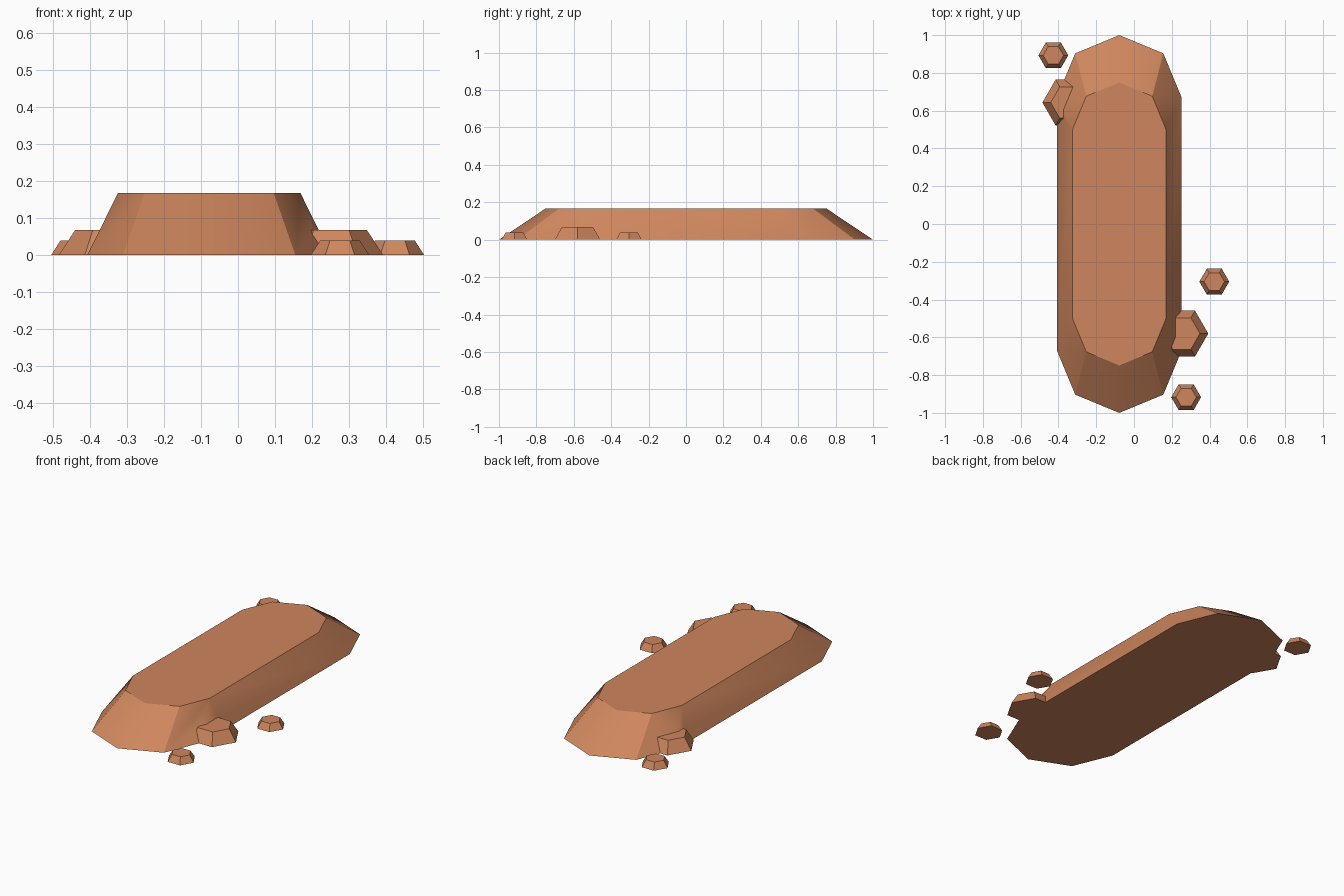
import bpy, bmesh, math

if "Cube" in bpy.data.objects:
    bpy.data.objects.remove(bpy.data.objects["Cube"])


def loft(name, lower, upper, height):
    """Flat-topped solid between two outlines with equal point counts."""
    bm = bmesh.new()
    lo = [bm.verts.new((x, y, 0)) for x, y in lower]
    hi = [bm.verts.new((x, y, height)) for x, y in upper]
    n = len(lo)
    bm.faces.new(lo[::-1])
    bm.faces.new(hi)
    for i in range(n):
        j = (i + 1) % n
        bm.faces.new((lo[i], lo[j], hi[j], hi[i]))
    bmesh.ops.recalc_face_normals(bm, faces=bm.faces)
    mesh = bpy.data.meshes.new(name)
    bm.to_mesh(mesh)
    bm.free()
    mesh.materials.append(clay)
    obj = bpy.data.objects.new(name, mesh)
    bpy.context.collection.objects.link(obj)
    return obj


def capsule(cx, radius, straight):
    """Stadium outline with four segments per rounded end."""
    pts = []
    for side, start in ((1, 0), (-1, 180)):
        for k in range(5):
            a = math.radians(start + 45 * k)
            pts.append((cx + radius * math.cos(a),
                        side * straight + radius * math.sin(a)))
    return pts


def hexagon(cx, cy, r):
    return [(cx + r * math.cos(math.pi / 3 * k), cy + r * math.sin(math.pi / 3 * k))
            for k in range(6)]


def rock(name, cx, cy, r, top_r, height):
    return loft(name, hexagon(cx, cy, r), hexagon(cx, cy, top_r), height)


clay = bpy.data.materials.new("clay")
clay.diffuse_color = (0.62, 0.24, 0.11, 1)
clay.use_nodes = True
clay.node_tree.nodes["Principled BSDF"].inputs["Base Color"].default_value = clay.diffuse_color

# Long raised mound with sloping rounded ends
mound = loft("mound", capsule(-0.078, 0.33, 0.67), capsule(-0.078, 0.247, 0.502), 0.168)

# Large rocks merged into the mound's sides
bpy.context.view_layer.objects.active = mound
for cx, cy in ((0.253, -0.58), (-0.345, 0.643)):
    big = rock("large_rock", cx, cy, 0.14, 0.096, 0.068)
    mod = mound.modifiers.new("merge", "BOOLEAN")
    mod.operation = "UNION"
    mod.solver = "EXACT"
    mod.object = big
    bpy.ops.object.modifier_apply(modifier=mod.name)
    bpy.data.objects.remove(big)

mound.select_set(True)
bpy.ops.object.shade_smooth_by_angle(angle=math.radians(30))

# Small loose rocks
for cx, cy in ((-0.427, 0.893), (0.425, -0.305), (0.276, -0.917)):
    rock("small_rock", cx, cy, 0.079, 0.054, 0.039)
